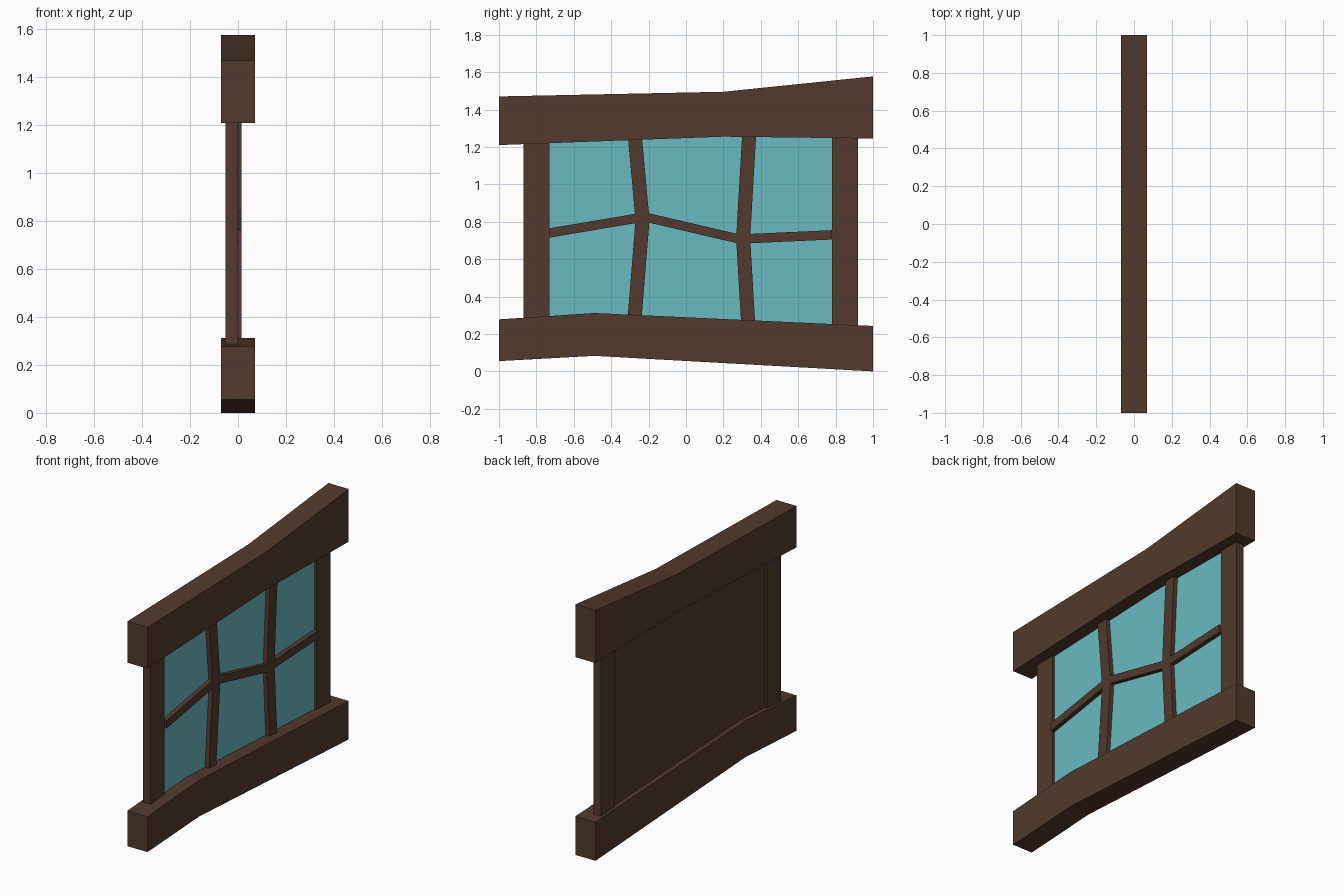
import bpy
import bmesh

cube = bpy.data.objects.get("Cube")
if cube:
    bpy.data.objects.remove(cube, do_unlink=True)


def material(name, color):
    mat = bpy.data.materials.new(name)
    mat.use_nodes = True
    mat.diffuse_color = (*color, 1)
    mat.node_tree.nodes["Principled BSDF"].inputs["Base Color"].default_value = (*color, 1)
    return mat


WOOD = material("dark brown wood", (0.085, 0.042, 0.026))
GLASS = material("teal glass", (0.14, 0.49, 0.53))


def slab(name, profile, back, front, mats=(WOOD,)):
    """Extrude a (y, z) outline along x from back to front."""
    bm = bmesh.new()
    face = bm.faces.new([bm.verts.new((back, y, z)) for y, z in profile])
    ext = bmesh.ops.extrude_face_region(bm, geom=[face], use_keep_orig=True)
    moved = [v for v in ext["geom"] if isinstance(v, bmesh.types.BMVert)]
    bmesh.ops.translate(bm, verts=moved, vec=(front - back, 0, 0))
    bmesh.ops.recalc_face_normals(bm, faces=bm.faces)
    bm.normal_update()
    # the front face takes the last material
    for f in bm.faces:
        f.material_index = len(mats) - 1 if f.normal.x > 0.9 else 0
    mesh = bpy.data.meshes.new(name)
    bm.to_mesh(mesh)
    bm.free()
    for m in mats:
        mesh.materials.append(m)
    obj = bpy.data.objects.new(name, mesh)
    bpy.context.collection.objects.link(obj)
    return obj


def rect(y0, y1, z0, z1):
    return [(y0, z0), (y1, z0), (y1, z1), (y0, z1)]


# Crooked lintel and sill beams
slab("top_beam", [(-1, 1.21), (0.2, 1.255), (1, 1.245),
                  (1, 1.577), (0.2, 1.495), (-1, 1.47)], -0.07, 0.07)
slab("bottom_beam", [(-1, 0.055), (-0.49, 0.083), (1, 0),
                     (1, 0.243), (-0.49, 0.312), (-1, 0.278)], -0.07, 0.07)

# Side posts
slab("front_post", rect(-0.87, -0.73, 0.2, 1.3), -0.053, 0)
slab("back_post", rect(0.78, 0.92, 0.2, 1.3), -0.053, 0)

# Pane: glass on the window side, wood backing behind
slab("window_pane", rect(-0.8, 0.85, 0.2, 1.3), -0.04, -0.013, (WOOD, GLASS))

# Bent upright glazing bars: left edge as (y, z), then shifted by the bar width
WIDTH = 0.075
uprights = {
    "front_upright_bar": [(-0.315, 0.25), (-0.27, 0.81), (-0.315, 1.3)],
    "back_upright_bar": [(0.297, 0.22), (0.268, 0.71), (0.302, 1.3)],
}
for name, edge in uprights.items():
    slab(name, edge + [(y + WIDTH, z) for y, z in reversed(edge)], -0.02, 0.014)

# Sloping cross bars between the uprights: start and end of the lower edge
HEIGHT = 0.05
crossbars = {
    "front_cross_bar": [(-0.73, 0.715), (-0.268, 0.793)],
    "middle_cross_bar": [(-0.197, 0.795), (0.27, 0.686)],
    "back_cross_bar": [(0.342, 0.685), (0.78, 0.705)],
}
for name, edge in crossbars.items():
    slab(name, edge + [(y, z + HEIGHT) for y, z in reversed(edge)], -0.02, 0.014)
